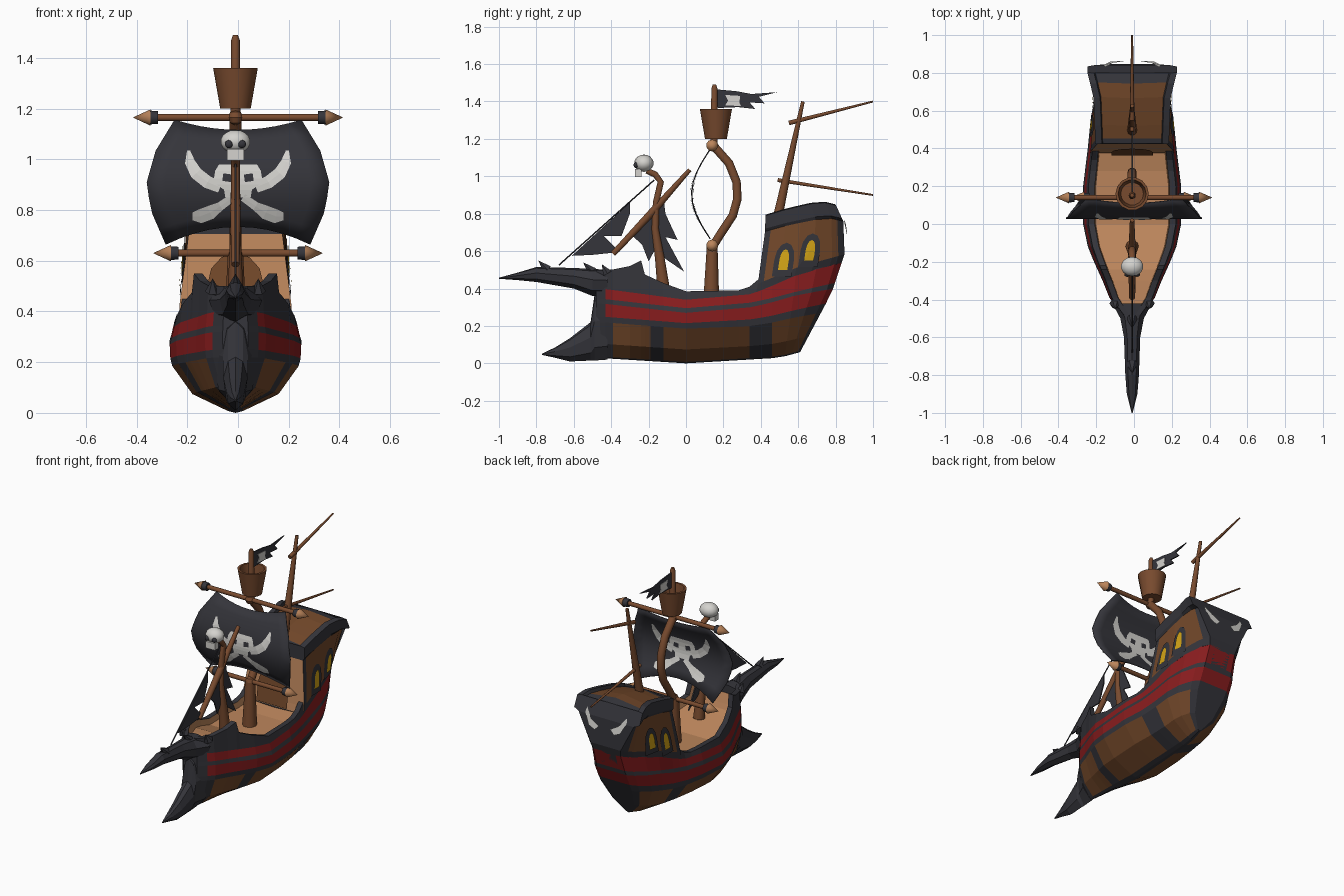
import bpy, bmesh, math
from mathutils import Vector, Matrix

if "Cube" in bpy.data.objects:
    bpy.data.objects.remove(bpy.data.objects["Cube"])

CX = -0.01  # hull and masts sit slightly off the yard centre
COLOURS = [("dark_timber", (.035, .035, .043)), ("brown_planks", (.17, .065, .023)),
           ("deck_tan", (.50, .235, .105)), ("red_paint", (.25, .012, .013)),
           ("window_yellow", (.65, .37, .008)), ("bone_white", (.66, .65, .62)),
           ("mast_wood", (.19, .07, .028))]
DARK, BROWN, TAN, RED, YELLOW, BONE, WOOD = range(7)
MATS = []
for n, c in COLOURS:
    m = bpy.data.materials.new(n)
    m.diffuse_color = (*c, 1)
    m.use_nodes = True
    m.node_tree.nodes["Principled BSDF"].inputs["Base Color"].default_value = m.diffuse_color
    MATS.append(m)

def build(name, verts, faces, cols, dx=CX, angle=None, out=None):
    bm = bmesh.new()
    vs = [bm.verts.new((v[0] + dx, v[1], v[2])) for v in verts]
    for f, c in zip(faces, cols):
        f = list(dict.fromkeys(f))
        if len(f) > 2:
            bm.faces.new([vs[i] for i in f]).material_index = c
    bmesh.ops.remove_doubles(bm, verts=bm.verts, dist=1e-5)
    bmesh.ops.recalc_face_normals(bm, faces=bm.faces)
    if out:  # open plates face a given direction
        bmesh.ops.reverse_faces(bm, faces=[f for f in bm.faces if f.normal.dot(Vector(out)) < 0])
    me = bpy.data.meshes.new(name)
    bm.to_mesh(me)
    bm.free()
    for m in MATS:
        me.materials.append(m)
    if angle:
        me.shade_smooth()
        me.set_sharp_from_angle(angle=math.radians(angle))
    ob = bpy.data.objects.new(name, me)
    bpy.context.collection.objects.link(ob)
    return ob

def lin(x, *p):
    for (a, b), (c, d) in zip(p, p[1:]):
        if x <= c:
            return b + (d - b) * max(0, (x - a) / (c - a))
    return p[-1][1]

def loft(name, halves, row, cap, angle=None):
    """Mirrored loft: every half ring runs from bottom centre to top centre."""
    m = len(halves[0]); n = 2 * m - 2
    verts, faces, cols = [], [], []
    for h in halves:
        verts += h + [(-x, y, z) for x, y, z in h[-2:0:-1]]
    for i in range(len(halves) - 1):
        for j in range(n):
            k = (j + 1) % n
            faces.append((i*n + j, i*n + k, i*n + n + k, i*n + n + j))
            cols.append(row(i, j if j < m - 1 else n - 1 - j))
    for e, o in enumerate((0, (len(halves) - 1) * n)):
        for j in range(m - 1):
            faces.append((o + j, o + j + 1, o + n - j - 1, o + (n - j) % n))
            cols.append(cap(e, j))
    return build(name, verts, faces, cols, angle=angle)

def rod(name, pts, radii, cols=WOOD, sides=10, dx=CX, straight=False):
    P = [Vector(p) for p in pts]
    k = len(P)
    verts, faces, fc = [], [], []
    for i, p in enumerate(P):
        t = P[-1] - P[0] if straight else P[min(i + 1, k - 1)] - P[max(i - 1, 0)]
        t.normalize()
        a = Vector((0, 0, 1)) if abs(t.x) > .9 else Vector((1, 0, 0))
        b = t.cross(a)
        for s in range(sides):
            w = 2 * math.pi * s / sides
            verts.append(p + (a * math.cos(w) + b * math.sin(w)) * max(radii[i], 1e-6))
    for i in range(k - 1):
        for s in range(sides):
            u = (s + 1) % sides
            faces.append((i*sides + s, i*sides + u, (i+1)*sides + u, (i+1)*sides + s))
            fc.append(cols if isinstance(cols, int) else cols[i])
    for e, i in enumerate((0, k - 1)):
        if radii[i] > 1e-4:
            faces.append(tuple(range(i*sides, (i+1)*sides)))
            fc.append(cols if isinstance(cols, int) else cols[-e])
    return build(name, verts, faces, fc, dx, 40)

# Shape curves of the hull
def stern(z): return lin(z, (.06, .61), (.38, .78), (.62, .86), (.74, .85), (.86, .795))
def front(z): return lin(z, (.38, .375), (.6, .42), (.8, .425))
def width(t): return lin(t, (-.48, .05), (-.4, .115), (-.3, .155), (-.2, .2), (-.1, .24), (0, .257),
                         (.2, .257), (.42, .23), (.6, .215), (.72, .19), (.82, .145), (.86, .105))
def red_top(t): return lin(t, (-.45, .40), (0, .34), (.35, .37), (.6, .47), (.86, .54))

def hull_half(t):
    k = lin(t, (-.48, .03), (0, 0), (.5, .03), (.86, .06))
    b = lin(t, (-.45, .22), (0, .185), (.35, .2), (.6, .24), (.86, .27))
    r1 = lin(t, (-.45, .25), (0, .215), (.35, .235), (.6, .28), (.86, .32))
    r2 = lin(t, (-.45, .32), (0, .27), (.35, .3), (.6, .36), (.86, .40))
    r3 = lin(t, (-.45, .345), (0, .295), (.35, .325), (.6, .38), (.86, .43))
    r4 = red_top(t)
    rail = lin(t, (-.4, .5), (-.3, .52), (-.24, .55), (-.22, .475), (-.1, .42), (0, .385),
               (.28, .39), (.34, .41), (.40, .46), (.46, .47), (.86, .57))
    deck = lin(t, (-.48, .45), (-.25, .44), (-.2, .42), (0, .345), (.28, .35), (.46, .38), (.86, .4))
    w = width(t)
    prof = [(0, k), (.12, k + .008), (.66, k + .4 * (b - k)), (.97, b), (1, r1), (1.01, r2),
            (.98, r3), (.94, r4), (.9, rail), (.9 - .033 / max(w, .06), rail),
            (.88 - .033 / max(w, .06), deck), (0, deck)]
    return [(x * w, t if t < .5 else .5 + (t - .5) / .36 * (stern(z) - .5), z) for x, z in prof]

# Hull with painted bands, rail and deck
T = [-.48, -.43, -.39, -.3, -.24, -.22, -.19, -.12, 0, .1, .2, .28, .34, .40, .46, .6, .72, .82, .86]
def hull_col(i, j):
    a, b = T[i], T[i + 1]
    if j in (1, 2):
        bar = a < -.4 or (a >= -.2 and b <= -.1) or (a >= .34 and b <= .46) or a > .8
        return DARK if bar else BROWN
    if j in (4, 6):
        return RED if a >= -.43 else DARK
    return TAN if j >= 9 and a >= -.43 else DARK
loft("hull", [hull_half(t) for t in T], hull_col,
     lambda e, j: RED if e and j in (4, 6) else DARK)

# Stern cabin, narrowing downwards at the back like a shield
def cabin_rows(s):
    t = .38 + .48 * s
    base, w = red_top(t) - .002, width(t)
    top = lin(s, (0, .79), (.3, .825), (.8, .865), (1, .845))
    xr, xt = lin(s, (0, .185), (.8, .2), (1, .2)), lin(s, (0, .195), (.7, .205), (1, .237))
    return [(0, base - .01), (.945 * w, base), (.94 * w + .01 * s, base + .045), (xr, top - .085),
            (xt, top - .07), (xt, top), (xt - .035, top + .005), (xt - .04, top - .015), (0, top + .005)]
S = [0, .07, .25, .45, .65, .86, .93, 1]
loft("stern_cabin", [[(x, front(z) + s * (stern(z) - front(z)), z) for x, z in cabin_rows(s)] for s in S],
     lambda i, j: BROWN if (j == 2 and 0 < i < 6) or (j >= 7 and 0 < i < 5) else DARK,
     lambda e, j: TAN if e == 0 and j in (1, 2) else DARK)

def wall_x(y, z):
    s = (y - front(z)) / (stern(z) - front(z))
    (x0, z0), (x1, z1) = cabin_rows(s)[2:4]
    return x0 + (x1 - x0) * (z - z0) / (z1 - z0)

def arch(cy, cz, w, h, lean=0):
    p = [(-w/2, -h/2), (w/2, -h/2), (w/2, 0)] + [
        (w/2 * math.cos(a * math.pi / 6), h/2 * math.sin(a * math.pi / 6)) for a in range(1, 6)] + [(-w/2, 0)]
    return [(cy + u + lean * v, cz + v) for u, v in p]

# Cabin windows with dark frames, on both sides
for side, tag in ((1, "right"), (-1, "left")):
    for n, (y, z) in enumerate(((.525, .555), (.665, .605))):
        for part, w, h, off, c in (("frame", .105, .18, .006, DARK), ("pane", .05, .11, .012, YELLOW)):
            a = arch(y, z, w, h, .15)
            vs = [(side * (wall_x(y, z) + off), y, z)] + [(side * (wall_x(u, v) + off), u, v) for u, v in a]
            k = len(a)
            build(f"window_{part}_{tag}_{n}", vs, [(0, i + 1, (i + 1) % k + 1) for i in range(k)], [c] * k,
                  out=(side, 0, 0))

# Cabin door and pale eye marks on the stern
build("cabin_door", [(u, lin(v, (.38, .36), (.7, .41)), v) for u, v in arch(0, .51, .22, .24)],
      [range(9)], [BROWN], out=(0, -1, 0))
for side, tag in ((1, "right"), (-1, "left")):
    eye = [(.04, .71), (.07, .68), (.115, .70), (.15, .77), (.145, .80), (.10, .745)]
    build("stern_eye_" + tag, [(side * x, stern(z) + .007, z) for x, z in eye], [range(6)], [BONE], out=(0, 1, 0))

# Bowsprit, ram and spikes
def beam(name, rows):
    loft(name, [[(0, y, a), (w * .8, y, a + .2 * (b - a)), (w, y, a + .6 * (b - a)),
                 (w * .6, y, b - .08 * (b - a)), (0, y, b)] for y, a, b, w in rows],
         lambda i, j: DARK, lambda e, j: DARK)
beam("bowsprit", [(-.42, .36, .5, .105), (-.5, .36, .505, .062), (-.6, .4, .51, .043),
                  (-.8, .435, .515, .036), (-.9, .445, .485, .028), (-1, .452, .458, .003)])
beam("ram", [(-.42, .02, .38, .085), (-.49, .015, .36, .05), (-.51, .015, .22, .048),
             (-.62, .01, .135, .036), (-.7, .03, .085, .022), (-.77, .045, .052, .003)])
for n, (x, y, z, dy) in enumerate(((0, -.74, .5, -.05), (0, -.5, .49, -.05), (.09, -.42, .48, -.03),
                                   (-.09, -.42, .48, -.03))):
    rod(f"bow_spike_{n}", [(x, y, z), (x, y + dy, z + .05)], [.03, 0], DARK, 6)

# Main mast: stump, bowed spar, top pole and crow's nest
rod("main_mast_stump", [(0, .135, .33), (0, .14, .63)], [.045, .03])
rod("main_mast_bow", [(0, .14, .62), (0, .19, .70), (0, .25, .79), (0, .275, .88), (0, .27, .97),
                      (0, .23, 1.07), (0, .15, 1.16)], [.024] * 7)
rod("main_mast_top", [(0, .15, 1.15), (0, .152, 1.47), (0, .152, 1.49)], [.02, .017, .01])
rod("crows_nest", [(0, .16, z) for z in (1.2, 1.2, 1.36, 1.36, 1.26, 1.261)],
    [0, .06, .088, .074, .06, 0], sides=14, straight=True)
for nm, z, L in (("upper_yard", 1.165, .415), ("lower_yard", .63, .335)):
    xs = [L, L - .07, L - .07, L - .1, L - .1]
    rs = [0, .032, .027, .025, .014]
    rod(nm, [(-x, .14, z) for x in xs] + [(x, .14, z) for x in xs[::-1]], rs + rs[::-1],
        [TAN, TAN, DARK, DARK, WOOD, DARK, DARK, TAN, TAN], dx=0, straight=True)
    rod(nm + "_joint", [(0, .14, z + .03 * math.sin(a)) for a in (-1.5, -.8, 0, .8, 1.5)],
        [.03 * math.cos(a) for a in (-1.5, -.8, 0, .8, 1.5)])

# Billowing main sail
def sail_y(z): return .14 - .11 * math.sin(math.pi * min(1, max(0, (1.16 - z) / .51)))
N, M = 8, 10
sv = []
for i in range(N + 1):
    v = i / N
    w = lin(v, (0, .25), (.25, .325), (.5, .36), (.72, .345), (1, .285))
    for j in range(M + 1):
        u = 2 * j / M - 1
        z0, z1 = 1.115 + .04 * u * u, .735 - .07 * abs(u) ** 2
        z = z0 + (z1 - z0) * v
        sv.append((u * w, sail_y(z), z))
sf = [(i*(M+1) + j, i*(M+1) + j + 1, (i+1)*(M+1) + j + 1, (i+1)*(M+1) + j) for i in range(N) for j in range(M)]
sail = build("main_sail", sv, sf, [DARK] * len(sf), 0, 60)
sm = sail.modifiers.new("thickness", 'SOLIDIFY')
sm.thickness, sm.offset = .006, 0

# Emblem on both sides of the sail: skull, blades and hilts as bent strips
def strip(name, path, col=BONE, off=.007):
    for d, tag in ((-off, "front"), (off, "back")):
        vs = []
        for i, (x, z, w) in enumerate(path):
            a, b = path[max(i - 1, 0)], path[min(i + 1, len(path) - 1)]
            t = Vector((b[0] - a[0], b[1] - a[1])).normalized() * w / 2
            for q in (-1, 0, 1):
                zz = z + q * t.x
                vs.append((x - q * t.y, sail_y(zz) + d, zz))
        fs = [(3*i + q, 3*i + q + 1, 3*i + q + 4, 3*i + q + 3) for i in range(len(path) - 1) for q in (0, 1)]
        build(f"{name}_{tag}", vs, fs, [col] * len(fs), 0, out=(0, d, 0))
strip("emblem_skull", [(0, .98, .15), (0, .955, .18), (0, .925, .19), (0, .90, .17), (0, .88, .11), (0, .85, .10)])
for s, tag in ((1, "right"), (-1, "left")):
    strip("emblem_blade_" + tag, [(s*.195, 1.035, .012), (s*.19, .99, .04), (s*.165, .945, .05),
                                  (s*.12, .91, .05), (s*.07, .89, .045)])
    strip("emblem_hilt_" + tag, [(s*.02, .85, .03), (s*.07, .815, .035), (s*.11, .79, .055),
                                 (s*.15, .775, .055), (s*.18, .775, .03)])
    strip("emblem_eye_" + tag, [(s*.025, .925, .03), (s*.06, .93, .03)], DARK, .01)

# Foremast with skull figure
rod("foremast", [(0, -.12, .4), (0, -.14, .56), (0, -.165, .72), (0, -.16, .86), (0, -.135, .97),
                 (0, -.165, 1.01), (0, -.21, 1.03)], [.035, .027, .02, .018, .018, .018, .016])
def blob(name, loc, scale, col, box=False):
    bm = bmesh.new()
    M4 = Matrix.Translation((loc[0] + CX, loc[1], loc[2])) @ Matrix.Diagonal((*scale, 1))
    if box:
        bmesh.ops.create_cube(bm, size=2, matrix=M4)
    else:
        bmesh.ops.create_uvsphere(bm, u_segments=14, v_segments=9, radius=1, matrix=M4)
    me = bpy.data.meshes.new(name)
    bm.to_mesh(me)
    bm.free()
    me.materials.append(MATS[col])
    if not box:
        me.shade_smooth()
    bpy.context.collection.objects.link(bpy.data.objects.new(name, me))
blob("skull_cranium", (0, -.225, 1.07), (.06, .052, .046), BONE)
blob("skull_jaw", (0, -.255, 1.018), (.033, .018, .022), BONE, True)
for s, tag in ((1, "right"), (-1, "left")):
    blob("skull_eye_" + tag, (s * .026, -.268, 1.06), (.016, .012, .016), DARK)

# Fore spar, stay rope, and aft mast with its spars
rod("fore_spar", [(0, -.39, .585), (0, -.18, .81), (0, .02, 1.035)], [.016, .021, .012])
rod("stay_rope", [(0, -.68, .525), (0, -.17, .98)], [.004, .004], DARK, 5)
rod("aft_mast", [(0, .49, .78), (0, .625, 1.4)], [.027, .01])
rod("aft_upper_spar", [(0, .55, 1.285), (0, 1, 1.4)], [.013, .005])
rod("aft_lower_spar", [(0, .49, .98), (0, 1, .9)], [.011, .005])

# Ragged flat sails and flag
def cloth(name, pts, col=DARK, th=.004):
    k = len(pts)
    vs = [(x, y, z) for x in (-th, th) for y, z in pts]
    fs = [tuple(range(k)), tuple(range(k, 2*k))] + [(i, (i+1) % k, k + (i+1) % k, k + i) for i in range(k)]
    build(name, vs, fs, [col] * len(fs))
cloth("jib_sail", [(-.61, .575), (-.30, .86), (-.30, .80), (-.345, .68), (-.44, .68), (-.355, .595), (-.5, .58)])
cloth("fore_sail", [(-.29, .685), (-.12, .885), (-.11, .80), (-.045, .66), (-.11, .675), (-.01, .49),
                    (-.17, .60), (-.2, .545), (-.235, .635)])
cloth("flag", [(.16, 1.465), (.27, 1.455), (.35, 1.44), (.49, 1.45), (.39, 1.425), (.42, 1.39),
               (.34, 1.395), (.37, 1.36), (.28, 1.37), (.17, 1.365)])
cloth("flag_emblem", [(.21, 1.435), (.29, 1.43), (.285, 1.395), (.295, 1.375), (.21, 1.38), (.225, 1.405)], BONE, .007)
